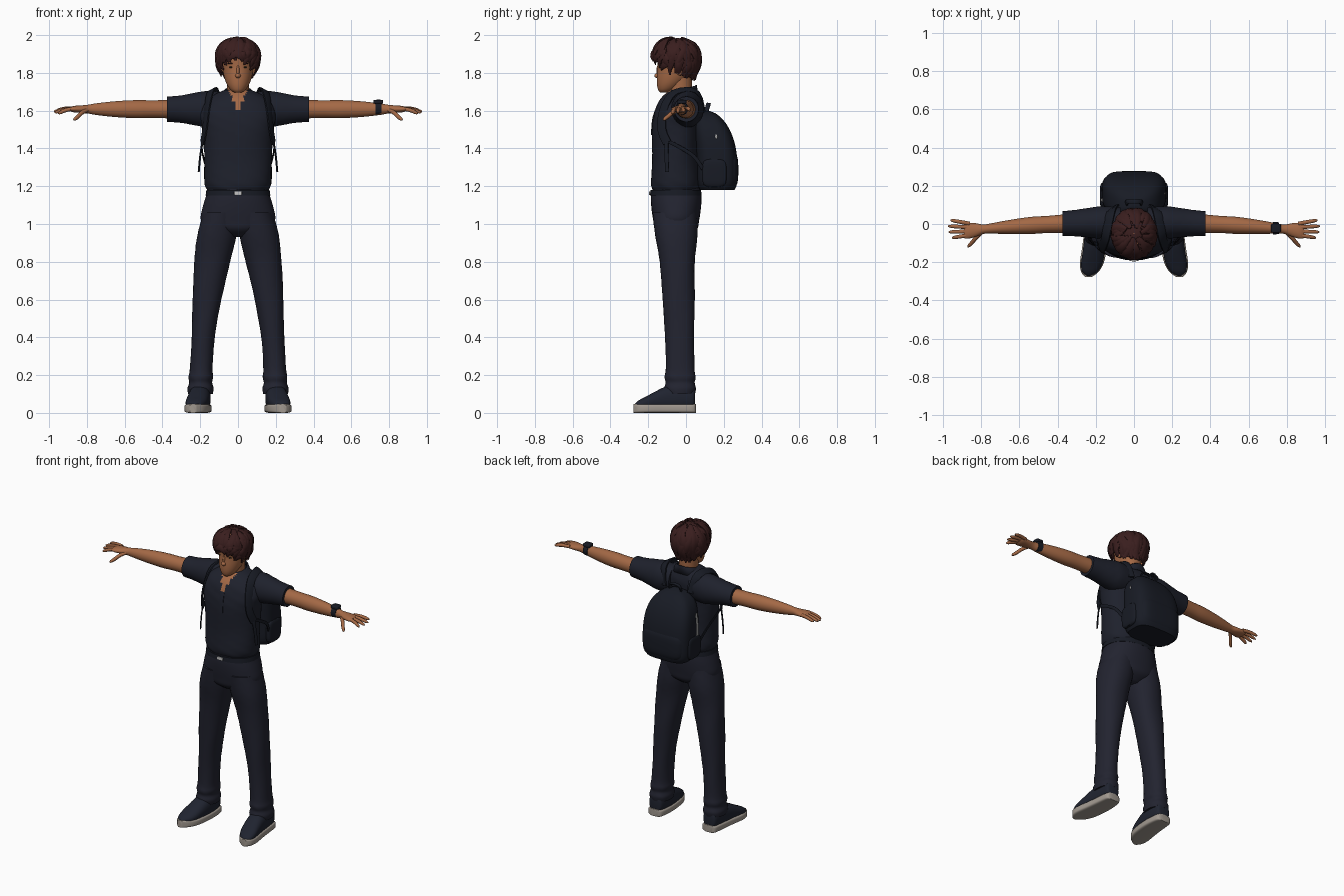
import bpy, bmesh, random
from math import sin, cos, pi
from mathutils import Vector

random.seed(4)
default = bpy.data.objects.get("Cube")
if default:
    bpy.data.objects.remove(default, do_unlink=True)


def material(name, *rgb):
    mat = bpy.data.materials.new(name)
    mat.use_nodes = True
    mat.diffuse_color = (*rgb, 1)
    mat.node_tree.nodes["Principled BSDF"].inputs["Base Color"].default_value = (*rgb, 1)
    return mat


SKIN = material("skin", .37, .14, .06)
LIPS = material("lips", .26, .09, .05)
HAIR = material("dark_brown_hair", .042, .013, .013)
SHIRT = material("navy_shirt", .013, .015, .025)
TROUSERS = material("navy_trousers", .016, .017, .029)
PACK = material("black_navy_pack", .009, .011, .018)
SHOE = material("navy_shoe", .014, .017, .029)
SOLE = material("grey_sole", .36, .32, .28)
METAL = material("light_metal", .55, .55, .55)
EYE = material("dark_eye", .03, .02, .01)

X, Y, Z = Vector((1, 0, 0)), Vector((0, 1, 0)), Vector((0, 0, 1))
PLANES = {"x": (Y, Z), "y": (X, Z), "z": (X, Y)}
SIDES = (("left", 1), ("right", -1))


def spline(rows, steps):
    """Smooth curve through rows of numbers."""
    out = []
    for i in range(len(rows) - 1):
        quad = [rows[max(i - 1, 0)], rows[i], rows[i + 1], rows[min(i + 2, len(rows) - 1)]]
        for k in range(steps):
            t = k / steps
            out.append([(2 * b + (c - a) * t + (2 * a - 5 * b + 4 * c - d) * t * t
                         + (3 * b - a - 3 * c + d) * t ** 3) / 2 for a, b, c, d in zip(*quad)])
    return out + [list(rows[-1])]


def section(centre, u, v, width, depth, sides, power, ripple=0):
    """Rounded outline around a centre, with optional cloth ripple."""
    points = []
    along = abs(centre.x) + centre.z
    for i in range(sides):
        t = 2 * pi * (i + .5) / sides
        c, s = cos(t), sin(t)
        fold = 1 + ripple * sin(5 * t + 38 * along) * sin(61 * along + 2 * t)
        points.append(centre + u * (width * fold * abs(c) ** (2 / power) * (1 if c > 0 else -1))
                      + v * (depth * fold * abs(s) ** (2 / power) * (1 if s > 0 else -1)))
    return points


def build(name, tubes, mat, caps=True, closed=True):
    """Skin each list of outlines and make one object."""
    bm = bmesh.new()
    for outlines in tubes:
        grid = [[bm.verts.new(p) for p in outline] for outline in outlines]
        count = len(grid[0])
        for low, high in zip(grid, grid[1:]):
            for i in range(count if closed else count - 1):
                j = (i + 1) % count
                bm.faces.new((low[i], low[j], high[j], high[i]))
        if caps:
            bm.faces.new(grid[0])
            bm.faces.new(grid[-1])
    bmesh.ops.recalc_face_normals(bm, faces=bm.faces)
    mesh = bpy.data.meshes.new(name)
    bm.to_mesh(mesh)
    bm.free()
    mesh.materials.append(mat)
    mesh.shade_smooth()
    mesh.set_sharp_from_angle(angle=.8)
    obj = bpy.data.objects.new(name, mesh)
    bpy.context.collection.objects.link(obj)
    return obj


def loft(name, axis, path, rows, mat, sides=28, power=2, steps=4, ripple=0):
    """Rows hold position along the path, half width and half depth."""
    u, v = PLANES[axis]
    return build(name, [[section(Vector(path(t)), u, v, width, depth, sides, power, ripple)
                         for t, width, depth in spline(rows, steps)]], mat)


def sweep(points, centre, width, thick, power=2, profile=lambda t: 1, steps=3):
    """Strip along a path, its flat side facing away from centre."""
    path = [Vector(p) for p in spline(points, steps)]
    last = len(path) - 1
    outlines = []
    for i, p in enumerate(path):
        tangent = path[min(i + 1, last)] - path[max(i - 1, 0)]
        u = tangent.cross(p - Vector(centre)).normalized()
        v = u.cross(tangent).normalized()
        k = profile(i / last)
        outlines.append(section(p, u, v, width * k, thick * k, 8, power))
    return outlines


def pod(name, centre, size, mat, power=2):
    """Ellipsoid, or a rounded box at higher power."""
    outlines = []
    for k in range(13):
        t = -cos(pi * k / 12)
        f = max((1 - abs(t) ** power) ** (1 / power), .03)
        outlines.append(section(Vector(centre) + Z * size[2] * t, X, Y,
                                size[0] * f, size[1] * f, 28, power))
    return build(name, [outlines], mat)


def mirrored(points, s):
    return [(x * s, y, z) for x, y, z in points]


# Shirt body with an open neck
shirt = loft("shirt", "z", lambda z: (0, -.055 + .8 * max(0, z - 1.5) ** 2, z),
             [(1.18, .163, .122), (1.22, .176, .13), (1.35, .178, .124), (1.5, .19, .125),
              (1.58, .2, .12), (1.64, .18, .11), (1.68, .135, .09), (1.71, .07, .065)],
             SHIRT, 56, 2.2, 6, .012)
shirt.data.materials.append(SKIN)
for face in shirt.data.polygons:
    if face.center.y < -.08 and abs(face.center.x) < (face.center.z - 1.6) * .45:
        face.material_index = 1
placket = [(0, -.163, 1.6), (0, -.177, 1.55), (0, -.183, 1.47)]
build("shirt_placket", [sweep(placket, (0, 0, 1.5), .015, .003, 5)], SHIRT)

# Folded collar
fold = [[], [], []]
for k in range(33):
    turn = .42 + (2 * pi - .84) * k / 32
    front = (1 + cos(turn)) / 2
    for edge, width, depth, height in (
            (fold[0], .064, .078, 1.735 - .045 * front),
            (fold[1], .073, .078 + .025 * front, 1.73 - .05 * front),
            (fold[2], .095, .085 + .06 * front, 1.685 - .055 * front)):
        edge.append(Vector((width * sin(turn), -.02 - depth * cos(turn), height)))
collar = build("collar", [fold], SHIRT, caps=False, closed=False)
collar.modifiers.new("thickness", "SOLIDIFY").thickness = .007

# Neck, head and face
loft("neck", "z", lambda z: (0, -.03, z), [(1.62, .065, .07), (1.68, .058, .062), (1.78, .06, .062)], SKIN)
loft("head", "z", lambda z: (0, -.045 - 2 * (z - 1.88) ** 2, z),
     [(1.695, .018, .022), (1.71, .04, .045), (1.74, .06, .07), (1.78, .074, .089),
      (1.83, .083, .1), (1.88, .09, .106), (1.94, .078, .09), (1.975, .03, .04)], SKIN)
pod("nose", (0, -.15, 1.785), (.015, .018, .013), SKIN)
pod("nose_bridge", (0, -.143, 1.81), (.009, .014, .035), SKIN)
pod("mouth", (0, -.141, 1.752), (.024, .008, .006), LIPS)
for side, s in SIDES:
    pod(side + "_eye", (.034 * s, -.137, 1.83), (.013, .006, .005), EYE)
    pod(side + "_brow", (.036 * s, -.139, 1.85), (.02, .007, .004), HAIR)
    pod(side + "_ear", (.086 * s, -.035, 1.82), (.011, .02, .033), SKIN)


# Hair cap with layered curly locks
def hairline(turn):
    return 1.6 + .45 * (1 - cos(turn))


def scalp(turn, polar, lift=0):
    upper = polar < pi / 2
    r = sin(polar) if upper else max(sin(polar), .82)
    height = .098 if upper else .14
    return Vector(((.1 + lift) * r * sin(turn), -.05 - (.115 + lift) * r * cos(turn),
                   1.885 + (height + lift) * cos(polar)))


turns = [2 * pi * i / 32 for i in range(32)]
build("hair_cap", [[[scalp(turn, max(.02, hairline(turn) * k / 10)) for turn in turns]
                    for k in range(11)]], HAIR, caps=False)
locks = []
for k in range(150):
    turn = 2 * pi * k * 7 / 150
    end = hairline(turn) + random.uniform(-.05, .15)
    start = random.uniform(.1, .75) * end
    twist, wave, lift = random.uniform(-.5, .5), random.uniform(0, 6), random.uniform(0, .008)
    points = []
    for i in range(6):
        t = i / 5
        flick = .006 * sin(pi * t) + .007 * t * cos(turn / 2) ** 2
        points.append(scalp(turn + twist * t + .09 * sin(wave + 5 * t),
                            start + (end - start) * t, lift + flick))
    locks.append(sweep(points, (0, -.045, 1.87), .018, .009,
                       profile=lambda t: .1 + sin(pi * (.15 + .8 * t)), steps=2))
build("hair_locks", locks, HAIR)


def fingertip(t):
    return max(.3, (1 - t ** 6) ** .5)


# Sleeves, arms and hands
for side, s in SIDES:
    def arm_path(x):
        return s * x, .01 - .06 * x * x, 1.608

    loft(side + "_sleeve", "x", arm_path,
         [(.07, .075, .09), (.16, .086, .096), (.22, .08, .088), (.3, .07, .073), (.375, .065, .067)],
         SHIRT, ripple=.015)
    loft(side + "_arm", "x", arm_path,
         [(.33, .05, .05), (.45, .045, .047), (.54, .045, .048), (.65, .037, .042), (.75, .027, .031),
          (.79, .025, .024), (.83, .036, .02), (.87, .042, .017), (.89, .036, .01)], SKIN)
    hand = []
    for i in range(4):
        root, tip = .002 - .02 * i, .02 - .031 * i
        reach, drop = .945 + .03 * sin(pi * (i + .7) / 4), .006 * i
        hand.append([(.86, root, 1.612), (.91, (root + tip) / 2, 1.612 - drop / 2),
                     (reach, tip, 1.602 - drop)])
    hand.append([(.79, -.036, 1.608), (.825, -.07, 1.59), (.85, -.1, 1.566), (.87, -.12, 1.55)])
    build(side + "_fingers", [sweep(mirrored(points, s), (0, 0, -9), .011, .011, 2, fingertip, 5)
                              for points in hand], SKIN)

# Wristwatch
loft("watch_band", "x", lambda x: (x, -.022, 1.612), [(.727, .033, .037), (.76, .031, .034)], PACK)
pod("watch_case", (.743, -.022, 1.647), (.026, .024, .011), PACK, 5)

# Trousers and belt
loft("trouser_seat", "z", lambda z: (0, -.052, z),
     [(.93, .05, .06), (.97, .15, .11), (1.02, .197, .122), (1.09, .187, .132), (1.15, .169, .134),
      (1.19, .16, .124)], TROUSERS, 40, 2.2)
loft("belt", "z", lambda z: (0, -.054, z), [(1.15, .172, .137), (1.18, .168, .134)], PACK, 40, 2.2)
pod("belt_buckle", (0, -.19, 1.163), (.02, .005, .01), METAL, 6)
for side, s in SIDES:
    loft(side + "_trouser_leg", "z", lambda z: (s * (.2 - .1 * z * z), -.03 - .025 * z * z, z),
         [(.1, .066, .078), (.13, .069, .084), (.16, .061, .077), (.19, .065, .082), (.24, .06, .076),
          (.4, .061, .077), (.6, .076, .085), (.8, .095, .093), (.94, .104, .112), (1.06, .096, .118)],
         TROUSERS, 32, 2.2, 5, .016)

    # Shoes
    loft(side + "_sole", "y", lambda y: (s * (.2 + .5 * y * y), y, .0235),
         [(.053, .028, .0235), (.04, .05, .0235), (-.03, .06, .0235), (-.12, .064, .0235),
          (-.2, .063, .0235), (-.25, .046, .0235), (-.278, .016, .0235)], SOLE, power=5)
    loft(side + "_shoe", "y", lambda y: (s * (.2 + .5 * y * y), y, .08 - .6 * y * y),
         [(.047, .026, .04), (.035, .046, .06), (-.03, .056, .07), (-.1, .058, .068), (-.16, .058, .05),
          (-.21, .055, .034), (-.25, .04, .024), (-.272, .012, .012)], SHOE, power=2.4)

# Backpack with a square base and arched top
body = []
for k in range(25):
    t = k / 24 * .998
    shape = (1 - t ** 5) ** .5 * (1 - .15 * (1 - t) ** 20)
    body.append((1.18 + .425 * t, .17 * shape, .108 * shape))
loft("backpack", "z", lambda z: (0, .165 - .7 * max(0, z - 1.3) ** 2, z), body, PACK, 40, 3.4, 1)
pod("pack_front_pocket", (0, .2, 1.285), (.15, .077, .1), PACK, 4)
straps = [sweep([(-.04, .105, 1.59), (-.03, .118, 1.632), (.03, .118, 1.632), (.04, .105, 1.59)],
                (0, .11, 1.55), .012, .005, 4)]
middle = (0, -.04, 1.45)
for side, s in SIDES:
    pod(side + "_pack_pocket", (.157 * s, .15, 1.27), (.022, .065, .075), PACK, 4)
    padded = [(.1, .09, 1.59), (.12, .065, 1.69), (.135, 0, 1.71), (.15, -.075, 1.685),
              (.165, -.12, 1.6), (.176, -.128, 1.5), (.188, -.1, 1.43)]
    lower = [(.187, -.1, 1.44), (.192, -.04, 1.41), (.185, .04, 1.36), (.165, .09, 1.29)]
    tail = [(.186, -.105, 1.45), (.2, -.103, 1.36), (.208, -.1, 1.275)]
    for points, width, thick in ((padded, .025, .006), (lower, .01, .004), (tail, .011, .003)):
        straps.append(sweep(mirrored(points, s), middle, width, thick, 4))
build("pack_straps", straps, PACK)
trim = [(-.172, .125, 1.34), (-.172, .125, 1.41), (-.164, .125, 1.485)]
build("pack_side_trim", [sweep(trim, (0, .125, 1.41), .008, .003, 4)], METAL)
pod("pack_zip_pull", (.163, .16, 1.463), (.003, .006, .012), METAL)
